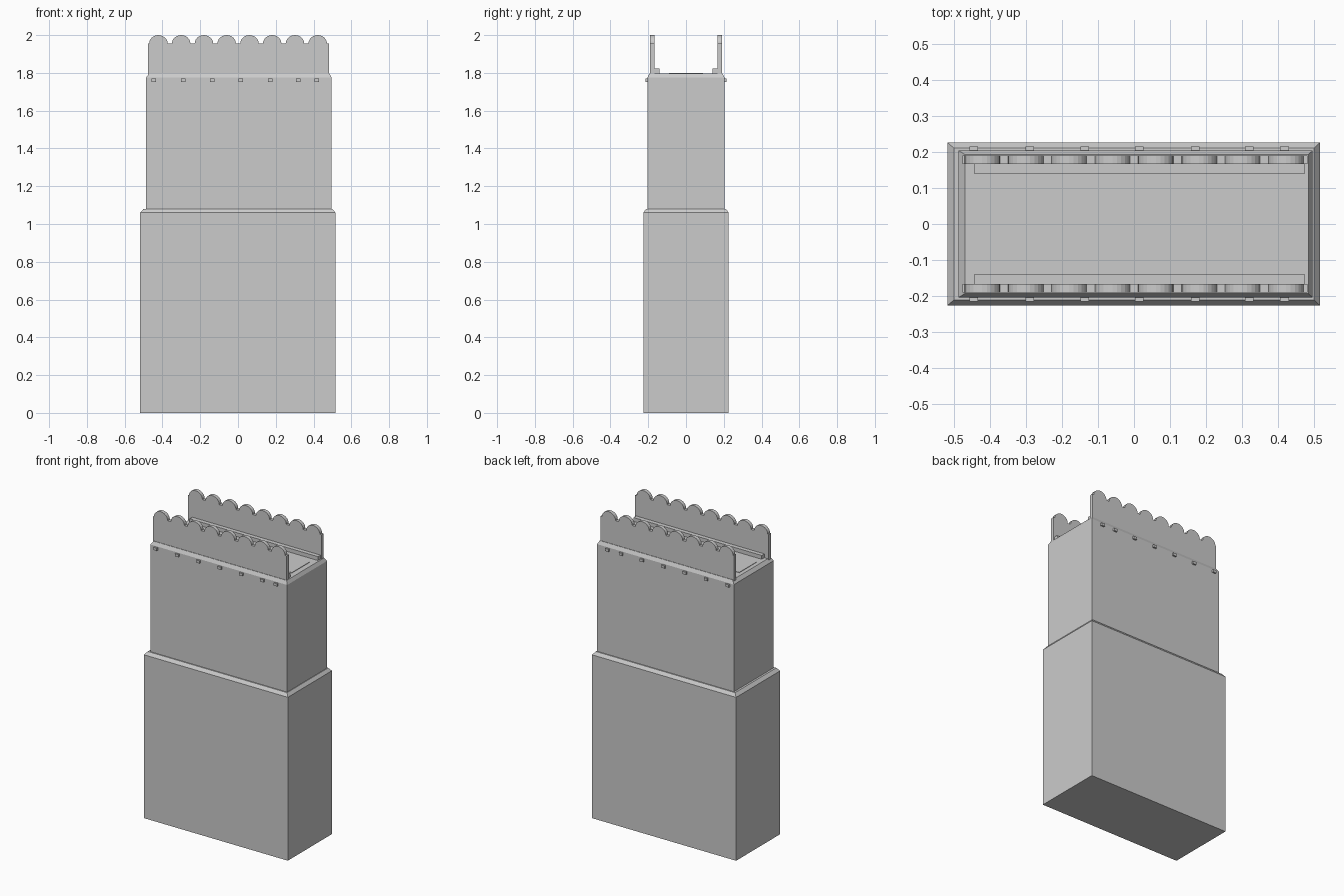
import bpy, bmesh, math

if "Cube" in bpy.data.objects:
    bpy.data.objects.remove(bpy.data.objects["Cube"])


def make_object(name, bm):
    bmesh.ops.recalc_face_normals(bm, faces=bm.faces[:])
    mesh = bpy.data.meshes.new(name)
    bm.to_mesh(mesh)
    bm.free()
    ob = bpy.data.objects.new(name, mesh)
    bpy.context.collection.objects.link(ob)
    return ob


def tier(name, rings):
    """Stacked rectangles (x0, x1, half depth, z) joined into a closed block."""
    bm = bmesh.new()
    loops = [[bm.verts.new(p) for p in
              ((x0, -d, z), (x1, -d, z), (x1, d, z), (x0, d, z))]
             for x0, x1, d, z in rings]
    for a, b in zip(loops, loops[1:]):
        for i in range(4):
            j = (i + 1) % 4
            bm.faces.new((a[i], a[j], b[j], b[i]))
    bm.faces.new(loops[0])
    bm.faces.new(loops[-1])
    return make_object(name, bm)


def box(name, x0, x1, y0, y1, z0, z1):
    bm = bmesh.new()
    bmesh.ops.create_cube(bm, size=1)
    for v in bm.verts:
        v.co = (x1 if v.co.x > 0 else x0,
                y1 if v.co.y > 0 else y0,
                z1 if v.co.z > 0 else z0)
    return make_object(name, bm)


def parapet(name, y0, y1):
    """Upright wall with a row of eight round scallops along its top."""
    z0, base, top, r = 1.78, 1.955, 2.0, 0.049
    pts = [(0.482, z0), (0.482, base)]
    for k in range(8):
        cx = 0.422 - k * 0.1205
        for i in range(13):
            a = math.pi * i / 12
            pts.append((cx + r * math.cos(a), base + (top - base) * math.sin(a)))
    pts += [(-0.476, base), (-0.476, z0)]
    bm = bmesh.new()
    face = bm.faces.new([bm.verts.new((x, y0, z)) for x, z in pts])
    ext = bmesh.ops.extrude_face_region(bm, geom=[face], use_keep_orig=True)
    for v in ext["geom"]:
        if isinstance(v, bmesh.types.BMVert):
            v.co.y = y1
    return make_object(name, bm)


# Wide lower block with a chamfered shoulder
tier("lower_block", [(-0.518, 0.516, 0.226, 0), (-0.518, 0.516, 0.226, 1.06),
                     (-0.500, 0.500, 0.211, 1.08)])

# Narrower upper block with a chamfered rim
tier("upper_block", [(-0.487, 0.496, 0.204, 1.07), (-0.487, 0.496, 0.204, 1.775),
                     (-0.470, 0.484, 0.193, 1.797)])

# Thin panel on the deck
box("deck_panel", -0.445, 0.45, -0.09, 0.09, 1.79, 1.80)

# Parapets, inner ledges and small pegs, repeated front and back
for side, s in (("front", -1), ("back", 1)):
    parapet(side + "_parapet", s * 0.167, s * 0.19)
    y = sorted((s * 0.14, s * 0.17))
    box(side + "_ledge", -0.445, 0.475, *y, 1.79, 1.822)
    y = sorted((s * 0.20, s * 0.215))
    for x in (-0.445, -0.29, -0.137, 0.015, 0.17, 0.32, 0.418):
        box(side + "_peg", x - 0.012, x + 0.012, *y, 1.752, 1.769)
